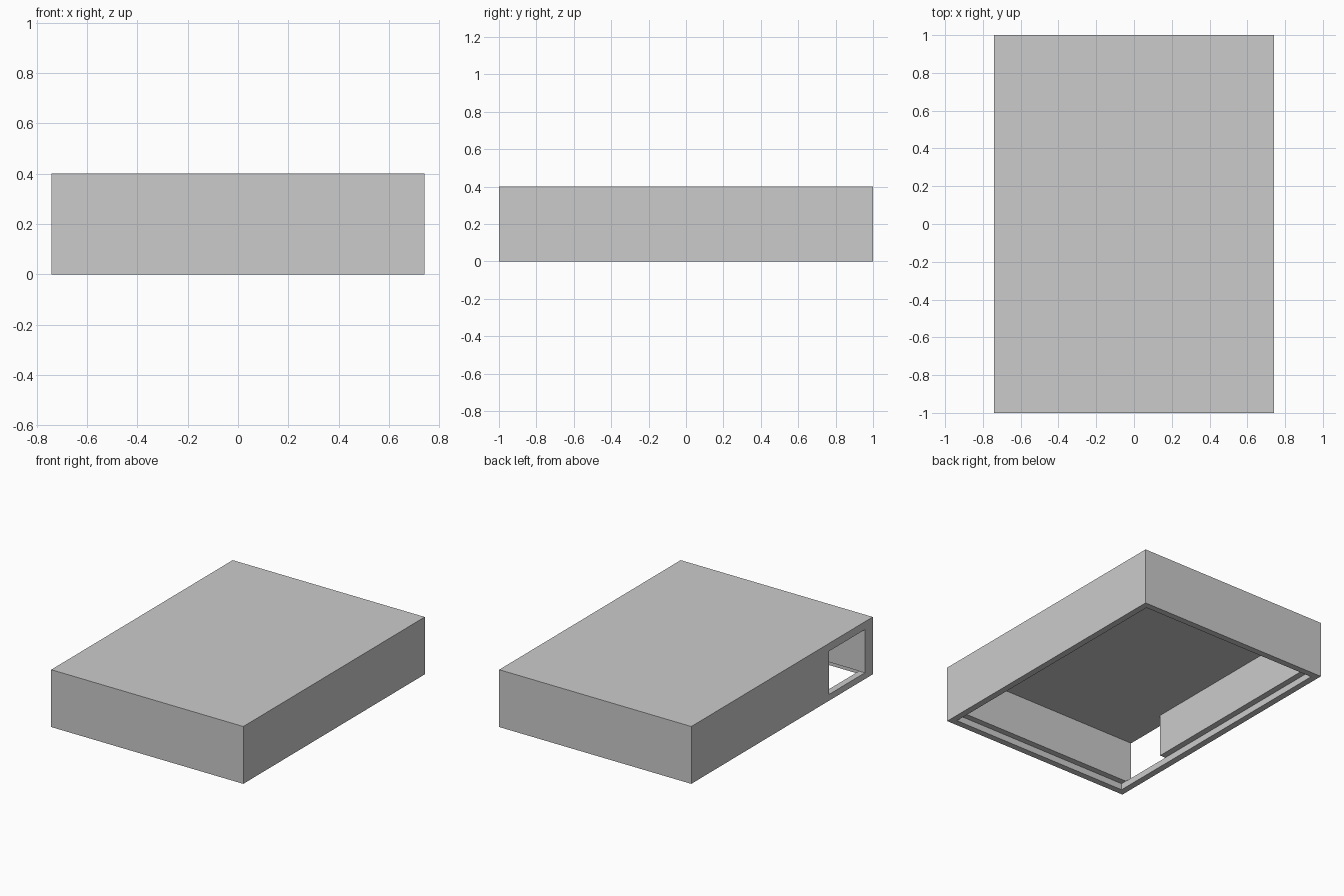
import bpy
import bmesh

default_cube = bpy.data.objects.get("Cube")
if default_cube:
    bpy.data.objects.remove(default_cube, do_unlink=True)

# Main dimensions
HALF_X, HALF_Y, HEIGHT = 0.741, 1.0, 0.4
LIP = 0.045          # width of the bottom rim
WALL = 0.088         # full wall thickness
LEDGE = 0.045        # depth of the recess for the base plate
CEILING = 0.345
PORT_END = -0.515    # rear edge of the side opening
BELOW = -0.1         # start of cutters that pass through the underside

# Single flat colour
grey = bpy.data.materials.new("plain_grey")
grey.use_nodes = True
colour = (0.6, 0.6, 0.6, 1)
grey.diffuse_color = colour
grey.node_tree.nodes["Principled BSDF"].inputs["Base Color"].default_value = colour


def block(name, x_range, y_range, z_range):
    """Box spanning the given ranges."""
    bm = bmesh.new()
    bmesh.ops.create_cube(bm, size=1)
    for v in bm.verts:
        v.co = [span[int(c > 0)] for span, c in zip((x_range, y_range, z_range), v.co)]
    mesh = bpy.data.meshes.new(name)
    bm.to_mesh(mesh)
    bm.free()
    mesh.materials.append(grey)
    obj = bpy.data.objects.new(name, mesh)
    bpy.context.collection.objects.link(obj)
    return obj


def inset_block(name, inset, bottom, top):
    """Centred box, set in from the outer walls."""
    x, y = HALF_X - inset, HALF_Y - inset
    return block(name, (-x, x), (-y, y), (bottom, top))


def cut(target, cutter):
    """Subtract a cutter for good and remove it."""
    mod = target.modifiers.new(cutter.name, 'BOOLEAN')
    mod.operation = 'DIFFERENCE'
    mod.solver = 'EXACT'
    mod.object = cutter
    bpy.context.view_layer.objects.active = target
    bpy.ops.object.modifier_apply(modifier=mod.name)
    bpy.data.objects.remove(cutter, do_unlink=True)


# Solid block that becomes the open-bottomed case
case = inset_block("case_shell", 0, 0, HEIGHT)

# Main cavity, open at the underside
cut(case, inset_block("cavity", WALL, BELOW, CEILING))

# Shallow recess around the underside, leaving a thin lip and a ledge
cut(case, inset_block("base_recess", LIP, BELOW, LEDGE))

# Opening through the side wall, flush with the front wall and the ceiling
cut(case, block("side_opening", (-HALF_X - WALL, WALL * 2 - HALF_X),
                (WALL - HALF_Y, PORT_END), (LEDGE - 0.001, CEILING)))
